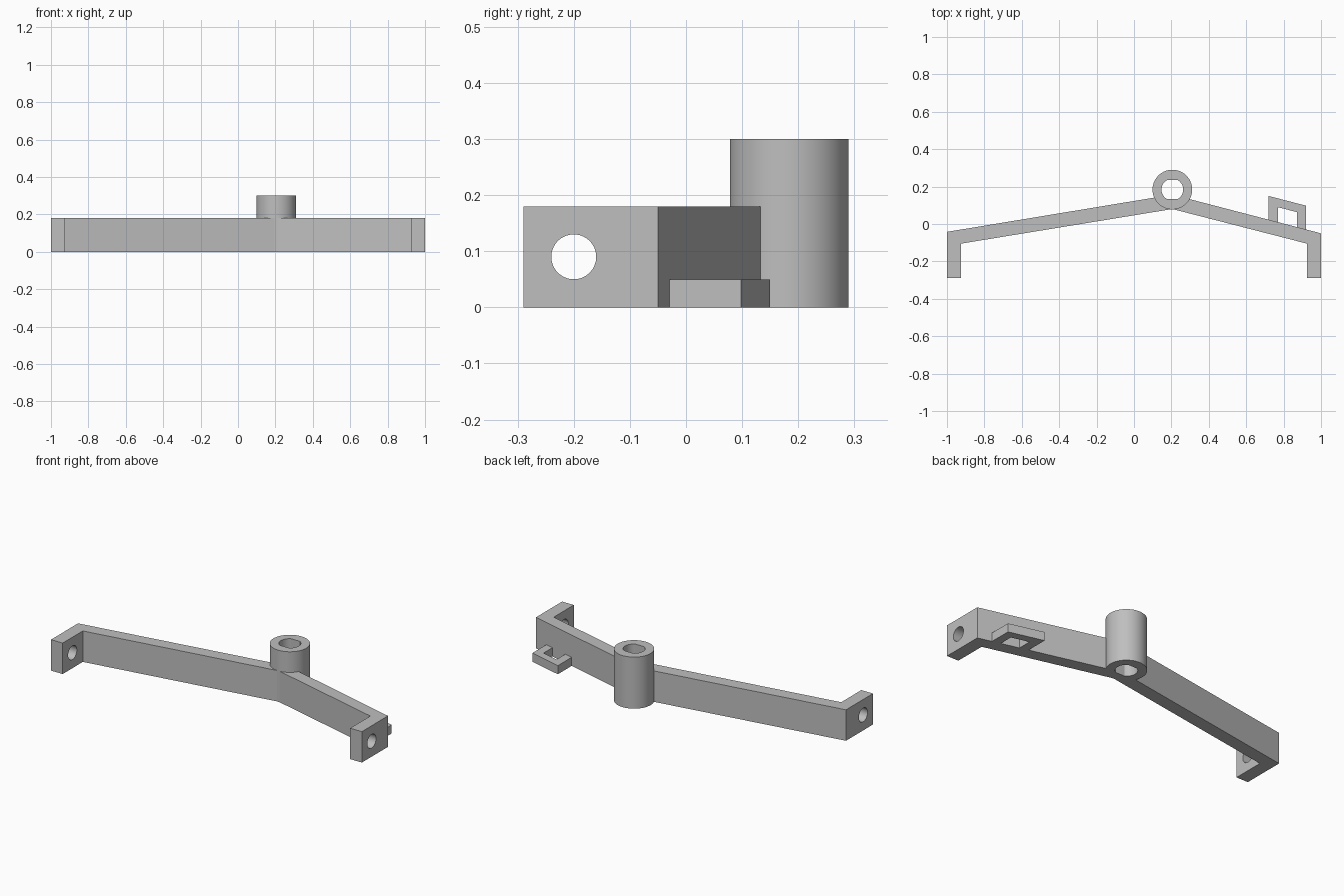
import bpy, bmesh, math
from mathutils import Matrix

cube = bpy.data.objects.get("Cube")
if cube:
    bpy.data.objects.remove(cube, do_unlink=True)

grey = bpy.data.materials.new("light_grey")
grey.use_nodes = True
GREY = (0.52, 0.52, 0.52, 1)
grey.diffuse_color = GREY
grey.node_tree.nodes["Principled BSDF"].inputs["Base Color"].default_value = GREY


def prism(name, outline, z0, z1):
    """Extrude a plan outline from z0 up to z1."""
    bm = bmesh.new()
    face = bm.faces.new([bm.verts.new((x, y, z0)) for x, y in outline])
    top = bmesh.ops.extrude_face_region(bm, geom=[face])["geom"]
    verts = [v for v in top if isinstance(v, bmesh.types.BMVert)]
    bmesh.ops.translate(bm, vec=(0, 0, z1 - z0), verts=verts)
    bmesh.ops.recalc_face_normals(bm, faces=bm.faces)
    mesh = bpy.data.meshes.new(name)
    bm.to_mesh(mesh)
    bm.free()
    mesh.materials.append(grey)
    obj = bpy.data.objects.new(name, mesh)
    bpy.context.collection.objects.link(obj)
    return obj


def circle(cx, cy, r, n=64, flat=None):
    """Circle outline, optionally with flats cut at the front and back."""
    flat = flat or r
    pts = []
    for i in range(n):
        a = math.tau * (i + 0.5) / n
        y = r * math.sin(a)
        if abs(y) < flat or flat == r:
            pts.append((cx + r * math.cos(a), cy + y))
        elif not pts or abs(pts[-1][1] - cy) < flat - 1e-6:
            # both corners of the flat, in travel order
            s = math.copysign(1, y)
            w = math.sqrt(r * r - flat * flat)
            pts += [(cx + s * w, cy + s * flat), (cx - s * w, cy + s * flat)]
    return pts


def cut(obj, cutter):
    mod = obj.modifiers.new("cut", "BOOLEAN")
    mod.operation = "DIFFERENCE"
    mod.solver = "EXACT"
    mod.object = cutter
    bpy.context.view_layer.objects.active = obj
    bpy.ops.object.modifier_apply(modifier=mod.name)


BOSS = (0.205, 0.184)
BOSS_R = 0.106

# Bent bar with a forward ear at each end
bar = prism("bent_bar", [
    (-1, -0.29), (-0.925, -0.29), (-0.925, -0.105), (0.205, 0.08),
    (0.925, -0.105), (0.925, -0.29), (1, -0.29), (1, -0.05),
    (0.205, 0.157), (-1, -0.042)], 0, 0.18)

# Round hole through both ears
ear_cutter = prism("ear_hole_cutter", circle(0, 0, 0.04, 48), -1.2, 1.2)
ear_cutter.data.transform(Matrix.Translation((0, -0.2, 0.09)) @ Matrix.Rotation(math.pi / 2, 4, "Y"))
cut(bar, ear_cutter)

# Upright boss seated in the bend, with a double-flat bore
boss_cutter = prism("boss_cutter", circle(*BOSS, BOSS_R), -0.1, 0.5)
cut(bar, boss_cutter)
boss = prism("boss", circle(*BOSS, BOSS_R), 0, 0.3)
bore_cutter = prism("bore_cutter", circle(*BOSS, 0.058, 64, 0.05), -0.1, 0.5)
cut(boss, bore_cutter)


# Low square loop behind the short arm, following its slope
def behind(x, gap):
    return (x, -0.05 + 0.26 * (1 - x) + gap)


prism("rear_loop", [
    behind(0.72, -0.01), behind(0.72, 0.127), behind(0.92, 0.127), behind(0.92, -0.01),
    behind(0.872, -0.01), behind(0.872, 0.08), behind(0.77, 0.08), behind(0.77, -0.01)],
    0, 0.05)

for cutter in (ear_cutter, boss_cutter, bore_cutter):
    bpy.data.objects.remove(cutter, do_unlink=True)

# Smooth round walls, crisp edges
for obj in (bar, boss):
    bpy.ops.object.select_all(action="DESELECT")
    obj.select_set(True)
    bpy.context.view_layer.objects.active = obj
    bpy.ops.object.shade_smooth_by_angle(angle=math.radians(20))
